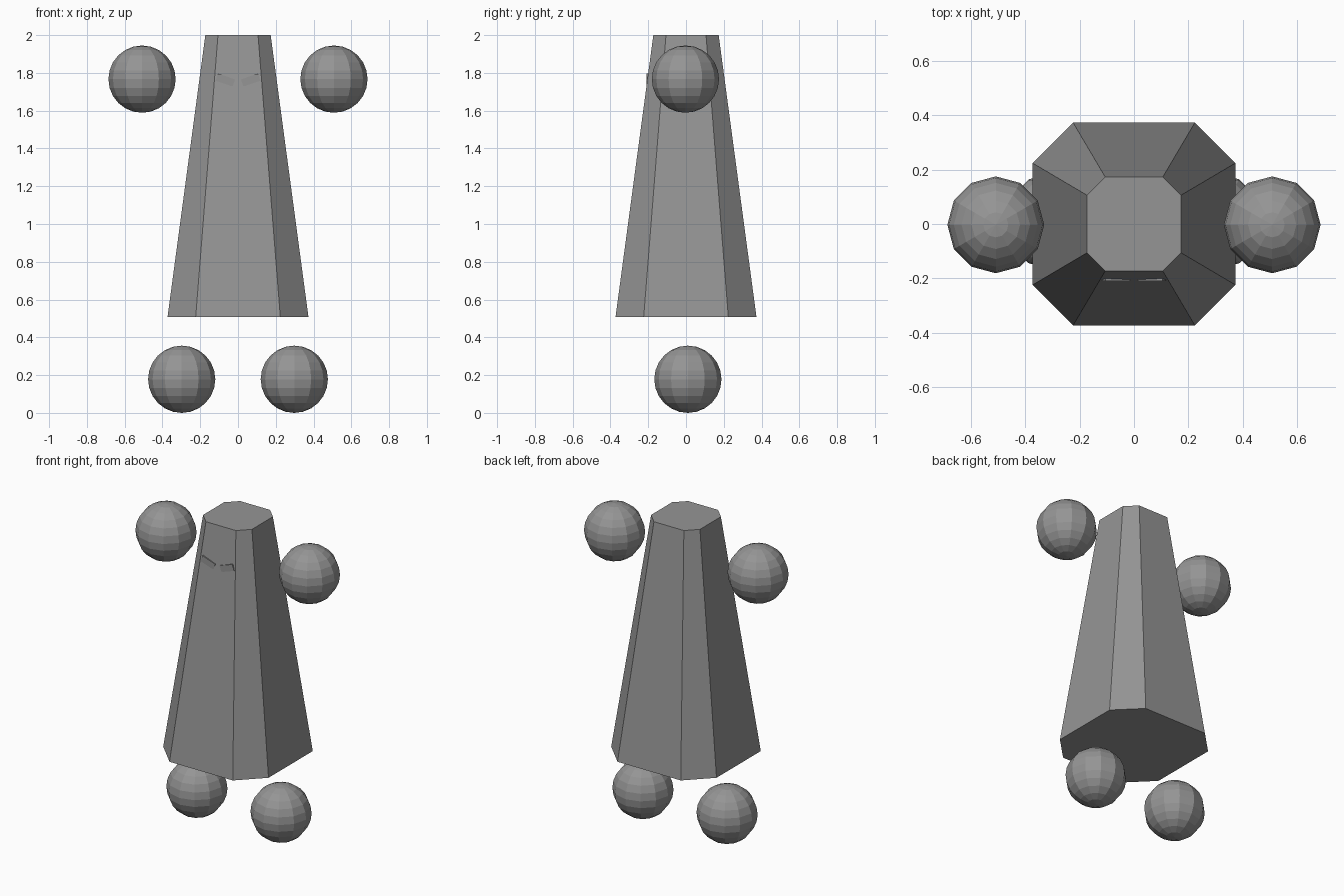
import bpy, bmesh, math

if "Cube" in bpy.data.objects:
    bpy.data.objects.remove(bpy.data.objects["Cube"])

grey = bpy.data.materials.new("grey")
grey.diffuse_color = (0.3, 0.3, 0.3, 1)
grey.use_nodes = True
grey.node_tree.nodes["Principled BSDF"].inputs["Base Color"].default_value = grey.diffuse_color


def make(name, bm):
    bmesh.ops.recalc_face_normals(bm, faces=bm.faces)
    me = bpy.data.meshes.new(name)
    bm.to_mesh(me)
    bm.free()
    me.materials.append(grey)
    ob = bpy.data.objects.new(name, me)
    bpy.context.collection.objects.link(ob)
    return ob


def octagon(bm, half, corner, z):
    pts = [(half, -corner), (half, corner), (corner, half), (-corner, half),
           (-half, corner), (-half, -corner), (-corner, -half), (corner, -half)]
    return [bm.verts.new((x, y, z)) for x, y in pts]


# Tapered body: a square column with chamfered corners
bm = bmesh.new()
low = octagon(bm, 0.373, 0.224, 0.508)
top = octagon(bm, 0.173, 0.106, 2.0)
bm.faces.new(low[::-1])
bm.faces.new(top)
for i in range(8):
    j = (i + 1) % 8
    bm.faces.new((low[i], low[j], top[j], top[i]))
make("body", bm)


# Floating hands and feet
def ball(name, x, y, z):
    bm = bmesh.new()
    bmesh.ops.create_uvsphere(bm, u_segments=12, v_segments=12, radius=0.178)
    make(name, bm).location = (x, y, z)


# Slanted brows, sunk into the sloping front
def brow(name, side):
    bm = bmesh.new()
    bmesh.ops.create_cube(bm, size=1)
    bmesh.ops.scale(bm, vec=(0.095, 0.03, 0.04), verts=bm.verts)
    ob = make(name, bm)
    ob.location = (side * 0.067, -0.194, 1.762)
    ob.rotation_euler = (0, -side * math.radians(19), 0)


for label, side in (("left", -1), ("right", 1)):
    ball(label + "_hand", side * 0.508, -0.003, 1.767)
    ball(label + "_foot", side * 0.298, 0.01, 0.178)
    brow(label + "_brow", side)
